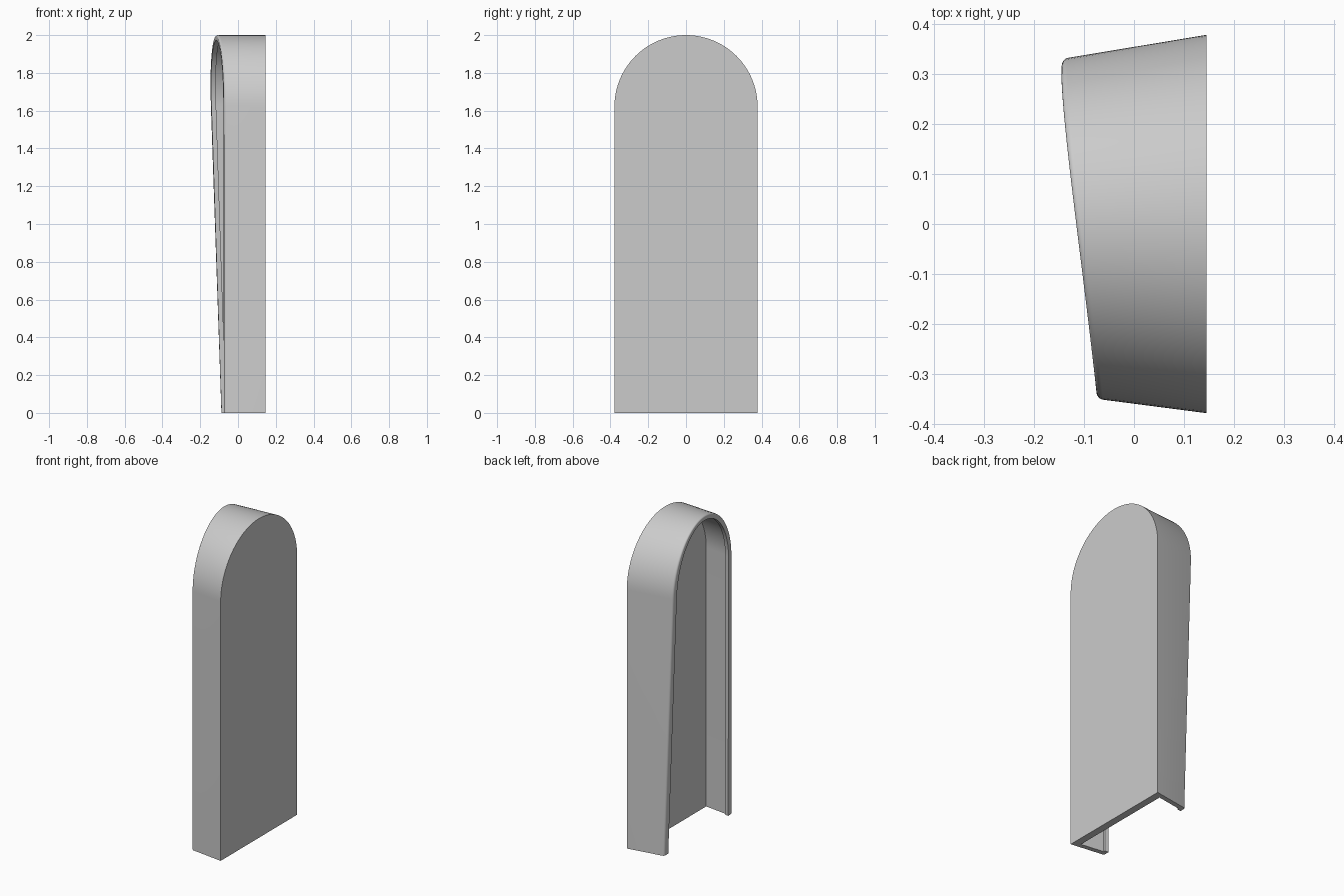
import bpy, bmesh, math
from math import sin, cos, pi

cube = bpy.data.objects.get("Cube")
if cube:
    bpy.data.objects.remove(cube, do_unlink=True)

HALF, HEIGHT = 0.379, 2.0     # arched outline
BACK = 0.145                  # flat panel plane
PANEL, WALL, LIP, LIP_DEPTH, FILLET = 0.045, 0.03, 0.04, 0.025, 0.012
CROWN = 0.7                   # the wall is thinner over the arch


def outline(steps=48):
    """Arch stations (y, z, outward normal y, z) from one foot to the other."""
    arch = []
    for i in range(steps + 1):
        a = pi * i / steps
        arch.append((HALF * cos(a), HEIGHT - HALF + HALF * sin(a), cos(a), sin(a)))
    return [(HALF, 0, 1, 0)] + arch + [(-HALF, 0, -1, 0)]


def rim_x(y, z):
    """Twisted rim: deeper towards +y and towards the top."""
    u = (y / HALF + 1) / 2
    return -0.074 - u * (0.014 + 0.0348 * z)


def place(station, inset, depth, from_rim):
    """Point of the section at one station, with the sides drawn in by the taper."""
    y, z, ny, nz = station
    y2, z2 = y - ny * inset, z - nz * inset * CROWN
    x = rim_x(y2, z2) + depth if from_rim else BACK - depth
    slope = 0.148 + 0.018 * y / HALF
    return x, y2 - slope * (BACK - x) * y / HALF, z2


# Wall section: outer edge, rounded rim, inward lip, inner wall
section = [(0, 0, False)]
for i in range(6):
    a = pi / 2 * i / 5
    section.append((FILLET * (1 - cos(a)), FILLET * (1 - sin(a)), True))
section += [(LIP, 0, True), (LIP, LIP_DEPTH, True),
            (WALL, LIP_DEPTH, True), (WALL, PANEL, False)]

# Sweep the section along the arch
bm = bmesh.new()
rows = [[bm.verts.new(place(st, *p)) for p in section] for st in outline()]
for r0, r1 in zip(rows, rows[1:]):
    for k in range(len(section) - 1):
        bm.faces.new((r0[k], r0[k + 1], r1[k + 1], r1[k]))

# Panel faces and open foot
bm.faces.new([r[0] for r in rows])
bm.faces.new([r[-1] for r in rows])
bm.faces.new(rows[0] + rows[-1][::-1])
bmesh.ops.recalc_face_normals(bm, faces=bm.faces)

mesh = bpy.data.meshes.new("arched_shell")
bm.to_mesh(mesh)
bm.free()
shell = bpy.data.objects.new("arched_shell", mesh)
bpy.context.collection.objects.link(shell)

# Plain grey
grey = bpy.data.materials.new("plain_grey")
grey.use_nodes = True
colour = (0.6, 0.6, 0.6, 1.0)
grey.diffuse_color = colour
grey.node_tree.nodes["Principled BSDF"].inputs["Base Color"].default_value = colour
mesh.materials.append(grey)

bpy.ops.object.select_all(action='DESELECT')
shell.select_set(True)
bpy.context.view_layer.objects.active = shell
bpy.ops.object.shade_smooth_by_angle(angle=math.radians(30))
